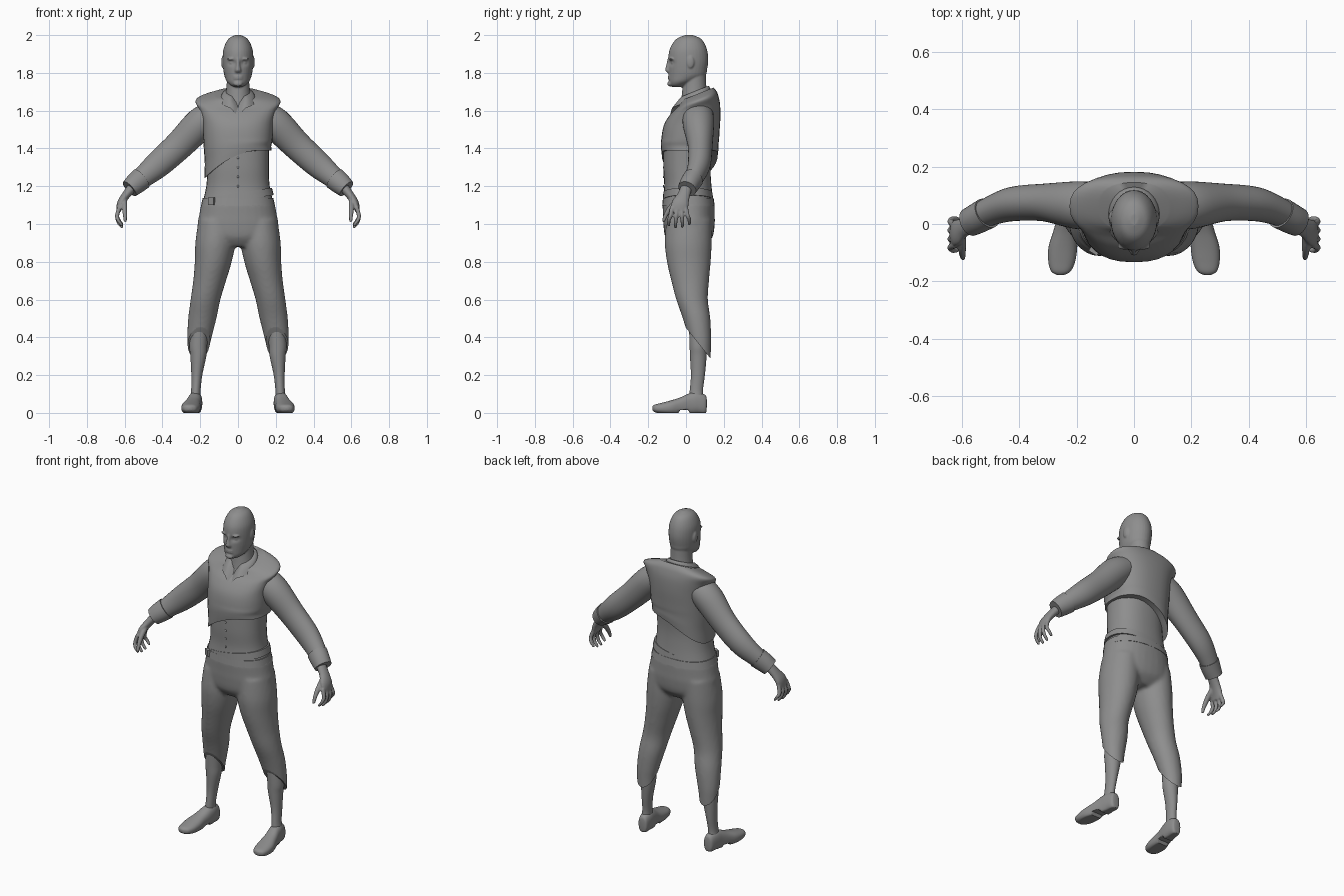
import bpy
import bmesh
import math
from mathutils import Vector, Matrix

cube = bpy.data.objects.get("Cube")
if cube:
    bpy.data.objects.remove(cube, do_unlink=True)

# One plain grey for the whole figure
GREY = (0.27, 0.27, 0.27, 1)
grey = bpy.data.materials.new("plain grey")
grey.diffuse_color = GREY
grey.use_nodes = True
grey.node_tree.nodes["Principled BSDF"].inputs["Base Color"].default_value = GREY

SEGMENTS, STEPS = 32, 5


def smooth_rows(rows):
    """Catmull-Rom interpolation of section rows."""
    rows = [tuple(r) + (0,) * (6 - len(r)) for r in rows]
    padded = [rows[0]] + rows + [rows[-1]]
    result = []
    for i in range(1, len(padded) - 2):
        for step in range(STEPS):
            t = step / STEPS
            result.append([
                0.5 * (2 * b + (c - a) * t + (2 * a - 5 * b + 4 * c - d) * t * t
                       + (3 * b - a - 3 * c + d) * t ** 3)
                for a, b, c, d in zip(*padded[i - 1:i + 3])])
    return result + [list(rows[-1])]


def loft(bm, rows, tube=False, power=2.0, warp=None, sides=(1,)):
    """Skin oval sections (x, y, z, half width, half depth, slope)."""
    rows = smooth_rows(rows)
    centres = [Vector(r[:3]) for r in rows]
    for side in sides:
        rings, tips = [], []
        for i, (x, y, z, a, b, slope) in enumerate(rows):
            across, deep = Vector((1, 0, 0)), Vector((0, 1, slope))
            if tube:
                along = (centres[min(i + 1, len(rows) - 1)] - centres[max(i - 1, 0)]).normalized()
                deep = Vector((0, 1, 0))
                deep = (deep - along * deep.dot(along)).normalized()
                across = deep.cross(along)

            def place(u, v):
                p = centres[i] + across * u * a + deep * v * b
                p = warp(p) if warp else p
                return bm.verts.new((p.x * side, p.y, p.z))

            ring = []
            for s in range(SEGMENTS):
                angle = math.tau * s / SEGMENTS
                c, n = math.cos(angle), math.sin(angle)
                ring.append(place(math.copysign(abs(c) ** (2 / power), c),
                                  math.copysign(abs(n) ** (2 / power), n)))
            rings.append(ring)
            if i in (0, len(rows) - 1):
                tips.append(place(0, 0))
        for s in range(SEGMENTS):
            n = (s + 1) % SEGMENTS
            for low, high in zip(rings, rings[1:]):
                bm.faces.new((low[s], low[n], high[n], high[s]))
            bm.faces.new((tips[0], rings[0][n], rings[0][s]))
            bm.faces.new((tips[1], rings[-1][s], rings[-1][n]))


def ball(bm, place, size, sides=(1,)):
    for side in sides:
        spot = Vector((place[0] * side, place[1], place[2]))
        bmesh.ops.create_uvsphere(bm, u_segments=16, v_segments=10, radius=1,
                                  matrix=Matrix.Translation(spot) @ Matrix.Diagonal((*size, 1)))


def finish(name, bm, voxel=0, relax=0, cut=None):
    """Make the object; optionally fuse its pieces and trim it with a plane."""
    bmesh.ops.recalc_face_normals(bm, faces=bm.faces[:])
    mesh = bpy.data.meshes.new(name)
    bm.to_mesh(mesh)
    bm.free()
    obj = bpy.data.objects.new(name, mesh)
    bpy.context.collection.objects.link(obj)
    if voxel:
        fuse = obj.modifiers.new("fuse", "REMESH")
        fuse.mode, fuse.voxel_size = "VOXEL", voxel
        soften = obj.modifiers.new("soften", "SMOOTH")
        soften.factor, soften.iterations = 0.5, relax
        graph = bpy.context.evaluated_depsgraph_get()
        mesh = bpy.data.meshes.new_from_object(obj.evaluated_get(graph))
        obj.modifiers.clear()
        obj.data = mesh
    if cut:
        bm = bmesh.new()
        bm.from_mesh(mesh)
        bmesh.ops.bisect_plane(bm, geom=bm.verts[:] + bm.edges[:] + bm.faces[:], dist=1e-5,
                               plane_co=cut[0], plane_no=cut[1], clear_inner=True)
        bmesh.ops.holes_fill(bm, edges=[e for e in bm.edges if e.is_boundary], sides=0)
        bm.to_mesh(mesh)
        bm.free()
    mesh.materials.clear()
    mesh.materials.append(grey)
    mesh.shade_smooth()
    mesh.set_sharp_from_angle(angle=math.radians(48))
    return obj


def part(name, rows, **options):
    bm = bmesh.new()
    loft(bm, rows, **options)
    return finish(name, bm)


BOTH = (1, -1)


# Head, neck and face, fused together
def eye_sockets(p):
    if p.y < 0:
        dent = ((abs(p.x) - 0.033) / 0.02) ** 2 + ((p.z - 1.853) / 0.014) ** 2
        p.y += 0.014 * math.exp(-dent)
    return p


bm = bmesh.new()
loft(bm, [(0, -.045, 1.725, .02, .025), (0, -.04, 1.735, .04, .045), (0, -.02, 1.755, .06, .07),
          (0, .005, 1.785, .072, .097), (0, .01, 1.82, .078, .102), (0, .012, 1.87, .081, .106),
          (0, .012, 1.92, .078, .1), (0, .014, 1.96, .064, .082), (0, .015, 1.985, .045, .058),
          (0, .015, 2.0, .015, .02)], warp=eye_sockets)
loft(bm, [(0, .045, 1.6, .08, .08), (0, .045, 1.68, .066, .068),
          (0, .045, 1.74, .06, .062), (0, .045, 1.8, .058, .06)])
loft(bm, [(0, -.088, 1.803, .016, .013), (0, -.09, 1.815, .017, .02),
          (0, -.09, 1.84, .011, .015), (0, -.085, 1.877, .01, .012)])
ball(bm, (0, -.085, 1.742), (.024, .014, .014))
for lip in (1.771, 1.781):
    ball(bm, (0, -.086, lip), (.025, .01, .005))
ball(bm, (.032, -.077, 1.874), (.026, .014, .008), BOTH)
ball(bm, (.033, -.066, 1.853), (.013, .012, .011), BOTH)
ball(bm, (.08, .024, 1.857), (.009, .02, .033), BOTH)
finish("head", bm, voxel=0.005, relax=2)


# Shirt with open collar, buttons and sleeves
part("shirt", [(0, .015, 1.06, .19, .13), (0, .012, 1.1, .19, .135), (0, .01, 1.2, .168, .125),
               (0, .005, 1.3, .163, .125), (0, .01, 1.42, .165, .13)], power=2.3)


def collar_notch(p):
    if p.y < 0:
        p.z -= 0.045 * max(0, 1 - abs(p.x) / 0.04)
    return p


part("shirt_collar", [(0, .025, 1.655, .098, .108, .4), (0, .035, 1.685, .085, .092, .4),
                      (0, .04, 1.70, .07, .078, .4)], warp=collar_notch)
bm = bmesh.new()
for height in (1.2, 1.25, 1.3, 1.35):
    ball(bm, (0, -.119, height), (.006, .004, .006))
finish("shirt_buttons", bm)
part("sleeves", [(.13, .065, 1.58, .075, .08), (.2, .066, 1.53, .085, .083),
                 (.31, .075, 1.418, .077, .066), (.42, .07, 1.318, .071, .06),
                 (.5, .045, 1.25, .058, .05), (.545, .02, 1.21, .05, .045)],
     tube=True, sides=BOTH)
part("sleeve_cuffs", [(.512, .038, 1.24, .061, .055), (.545, .02, 1.212, .057, .053),
                      (.574, .006, 1.186, .05, .05)], tube=True, sides=BOTH)


# Hands: palm, four curled fingers and a thumb
bm = bmesh.new()
loft(bm, [(.555, .005, 1.2, .026, .03), (.595, -.013, 1.15, .022, .034),
          (.62, -.03, 1.11, .02, .045), (.632, -.037, 1.07, .013, .043)], tube=True, sides=BOTH)
for finger in range(4):
    y = -.073 + .024 * finger
    drop = (.01, 0, .003, .017)[finger]
    fan = (y + .037) * .5
    loft(bm, [(.627, y, 1.09, .011, .012), (.64, y + fan * .5, 1.045, .011, .011),
              (.633, y + fan, 1.008 + drop, .009, .01),
              (.614, y + fan, .983 + drop, .007, .008), (.611, y + fan, .98 + drop, .003, .003)],
         tube=True, sides=BOTH)
loft(bm, [(.6, -.03, 1.135, .014, .016), (.6, -.08, 1.088, .014, .015),
          (.598, -.108, 1.045, .011, .011), (.597, -.119, 1.015, .008, .008),
          (.597, -.12, 1.01, .003, .003)], tube=True, sides=BOTH)
finish("hands", bm, voxel=0.005, relax=2)


# Sleeveless vest with a slanting hem
def slanted_hem(p):
    if p.z < 1.45:
        hem = 1.39 - 0.15 * max(0, (0.12 - p.x) / 0.3) ** 2
        p.z = hem + (p.z - 1.24) / 0.21 * (1.45 - hem)
    return p


part("vest", [(0, .02, 1.24, .178, .148), (0, .02, 1.32, .176, .152), (0, .02, 1.4, .181, .153),
              (0, .025, 1.48, .185, .152), (0, .035, 1.55, .19, .147, .1),
              (0, .05, 1.61, .206, .13, .2), (0, .062, 1.65, .225, .108, .3),
              (0, .065, 1.672, .19, .095, .35), (0, .06, 1.688, .12, .085, .4)],
     power=2.4, warp=slanted_hem)


# Waistband, tilted belt and buckle
def tilt(p):
    p.z += 0.15 * p.x
    return p


part("waistband", [(0, .013, 1.098, .196, .139), (0, .012, 1.138, .187, .134)], power=2.3)
part("belt", [(0, .011, 1.125, .189, .134), (0, .01, 1.165, .18, .13)], power=2.3, warp=tilt)
bm = bmesh.new()
bmesh.ops.create_cube(bm, size=1, matrix=Matrix.Translation((-.14, -.095, 1.12))
                      @ Matrix.Rotation(-.55, 4, "Z") @ Matrix.Diagonal((.034, .016, .038, 1)))
finish("belt_buckle", bm)

# Trousers: hips and legs fused, cuffs trimmed on a slant
bm = bmesh.new()
loft(bm, [(0, .01, .88, .13, .085), (0, .015, .93, .2, .125), (0, .016, 1.0, .214, .136),
          (0, .015, 1.05, .205, .137), (0, .013, 1.112, .195, .138)], power=2.2)
loft(bm, [(.21, .078, .24, .053, .052), (.21, .078, .33, .056, .054), (.204, .072, .4, .065, .061),
          (.189, .056, .5, .075, .073), (.172, .032, .6, .079, .084), (.15, .022, .7, .087, .1),
          (.131, .015, .8, .098, .116), (.12, .012, .9, .106, .124), (.11, .015, 1.02, .1, .12)],
     sides=BOTH)
finish("trousers", bm, voxel=0.01, relax=6, cut=((0, 0, .45), (0, 1.25, 1)))

# Lower legs
part("lower_legs", [(.228, .055, .06, .03, .04), (.223, .055, .12, .025, .035),
                    (.218, .063, .2, .029, .037), (.21, .065, .3, .042, .044),
                    (.21, .065, .36, .047, .046), (.2, .065, .48, .045, .05)], sides=BOTH)


# Shoes, lofted from heel to toe and flattened underneath
def stand(p):
    arch = 0.016 if -0.015 < p.z < 0.035 else 0
    return Vector((p.x, -p.z, max(p.y, arch)))


part("shoes", [(.222, .05, -.11, .012, .02), (.222, .045, -.102, .028, .05),
               (.225, .052, -.06, .036, .058), (.23, .046, -.02, .039, .058),
               (.24, .036, .03, .043, .046), (.248, .028, .08, .05, .038),
               (.252, .024, .13, .047, .029), (.255, .024, .165, .034, .02),
               (.256, .024, .178, .012, .01)], power=2.4, warp=stand, sides=BOTH)
